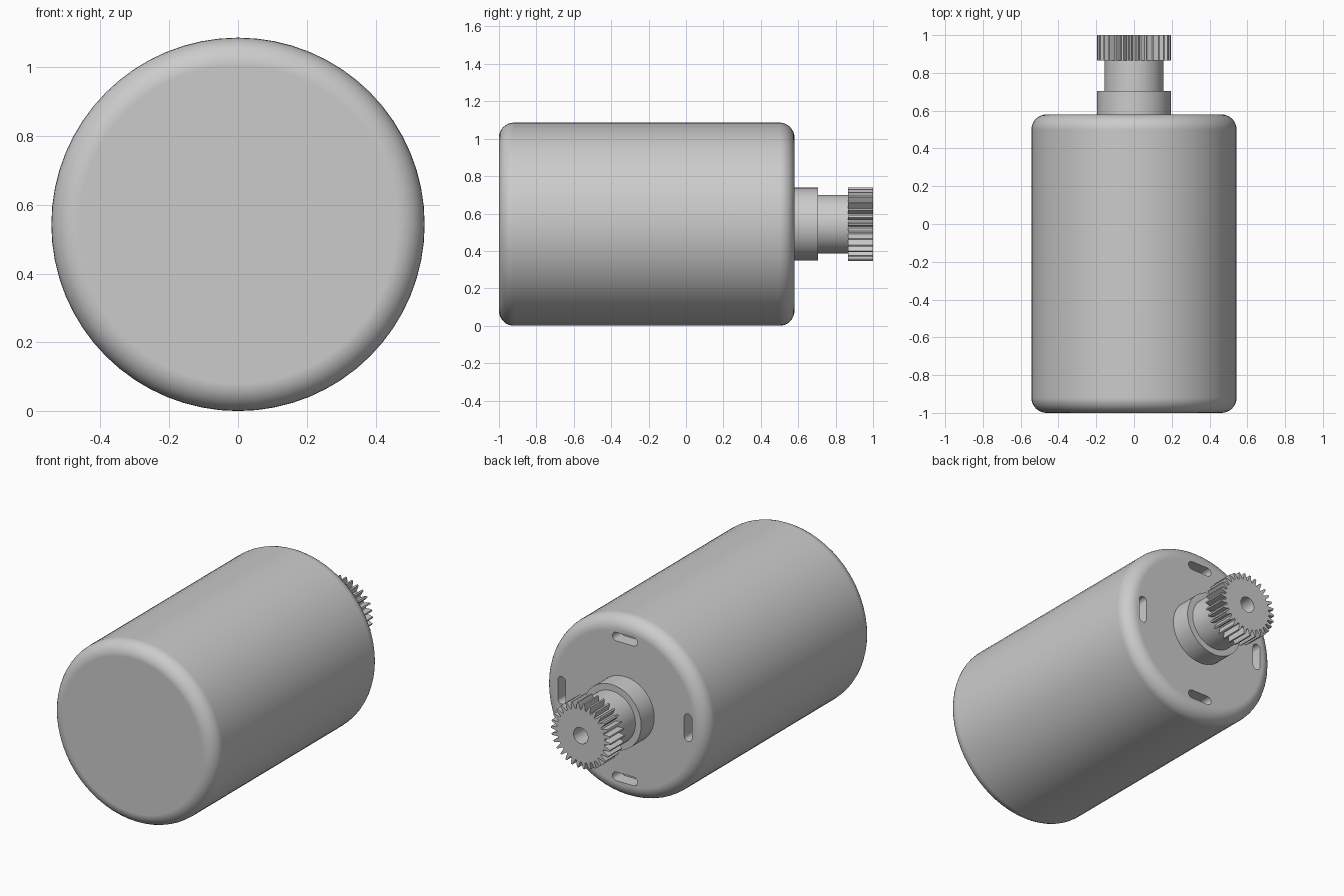
import bpy, bmesh
from math import cos, sin, pi, radians

cube = bpy.data.objects.get("Cube")
if cube:
    bpy.data.objects.remove(cube, do_unlink=True)

R = 0.543                      # body radius, also the axis height
BACK = 0.58                    # rear face of the body

metal = bpy.data.materials.new("grey_metal")
metal.use_nodes = True
grey = (0.6, 0.6, 0.6, 1)
metal.diffuse_color = grey
metal.node_tree.nodes["Principled BSDF"].inputs["Base Color"].default_value = grey


def finish(name, bm):
    """Turn a bmesh into an object placed on the motor axis."""
    bmesh.ops.recalc_face_normals(bm, faces=bm.faces)
    mesh = bpy.data.meshes.new(name)
    bm.to_mesh(mesh)
    bm.free()
    mesh.materials.append(metal)
    ob = bpy.data.objects.new(name, mesh)
    ob.location.z = R
    bpy.context.collection.objects.link(ob)
    return ob


def lathe(name, profile, steps=64):
    """Spin (radius, y) points round the y axis and cap both ends."""
    bm = bmesh.new()
    vs = [bm.verts.new((r, y, 0)) for r, y in profile]
    edges = [bm.edges.new(pair) for pair in zip(vs, vs[1:])]
    bmesh.ops.spin(bm, geom=vs + edges, cent=(0, 0, 0), axis=(0, 1, 0),
                   angle=2 * pi, steps=steps)
    bmesh.ops.remove_doubles(bm, verts=bm.verts, dist=1e-5)
    bmesh.ops.holes_fill(bm, edges=bm.edges, sides=0)
    return finish(name, bm)


def prism(name, outlines, y0, y1):
    """Extrude (x, z) outlines along y."""
    bm = bmesh.new()
    for outline in outlines:
        face = bm.faces.new([bm.verts.new((x, y0, z)) for x, z in outline])
        new = bmesh.ops.extrude_face_region(bm, geom=[face])["geom"]
        verts = [v for v in new if isinstance(v, bmesh.types.BMVert)]
        bmesh.ops.translate(bm, verts=verts, vec=(0, y1 - y0, 0))
    return finish(name, bm)


def select(ob):
    bpy.ops.object.select_all(action='DESELECT')
    ob.select_set(True)
    bpy.context.view_layer.objects.active = ob


def cut(ob, cutter):
    mod = ob.modifiers.new("cut", 'BOOLEAN')
    mod.operation = 'DIFFERENCE'
    mod.solver = 'EXACT'
    mod.object = cutter
    select(ob)
    bpy.ops.object.modifier_apply(modifier=mod.name)
    bpy.data.objects.remove(cutter, do_unlink=True)


def circle(radius, n=32):
    return [(radius * cos(2 * pi * i / n), radius * sin(2 * pi * i / n))
            for i in range(n)]


# Motor body with rounded rims
b = 0.08
arc = [i * pi / 16 for i in range(9)]
front = [(R - b + b * sin(a), -1 + b - b * cos(a)) for a in arc]
rear = [(R - b + b * cos(a), BACK - b + b * sin(a)) for a in arc]
body = lathe("motor_body", front + rear)

# Four rounded vent slots in the rear face
half, sr, ring = 0.057, 0.026, 0.42
slot = [(half + sr * cos(a), sr * sin(a))
        for a in (-pi / 2 + i * pi / 8 for i in range(9))]
slot += [(-x, -z) for x, z in slot]
slots = []
for k in range(4):
    c, s = cos(k * pi / 2), sin(k * pi / 2)
    slots.append([(x * c - (z + ring) * s, x * s + (z + ring) * c)
                  for x, z in slot])
cut(body, prism("slot_cutter", slots, BACK - 0.08, BACK + 0.1))

# Bearing collar and shaft
collar = lathe("bearing_collar", [(0.195, BACK - 0.01), (0.195, 0.705)])
shaft = lathe("shaft", [(0.157, 0.69), (0.157, 0.868)])

# Pinion gear with a centre bore
TEETH, ROOT, MID, TIP = 30, 0.158, 0.178, 0.197
tooth = [(-0.36, ROOT), (-0.24, MID), (-0.11, TIP),
         (0.11, TIP), (0.24, MID), (0.36, ROOT)]
outline = []
for t in range(TEETH):
    for offset, radius in tooth:
        a = 2 * pi * (t + offset) / TEETH
        outline.append((radius * cos(a), radius * sin(a)))
gear = prism("pinion_gear", [outline], 0.866, 1.0)
cut(gear, prism("bore_cutter", [circle(0.048)], 0.8, 1.1))

# Smooth round walls, keep hard rims crisp
for ob in (body, collar, shaft, gear):
    select(ob)
    bpy.ops.object.shade_smooth_by_angle(angle=radians(30))
    weighted = ob.modifiers.new("flat_caps", 'WEIGHTED_NORMAL')
    weighted.keep_sharp = True
